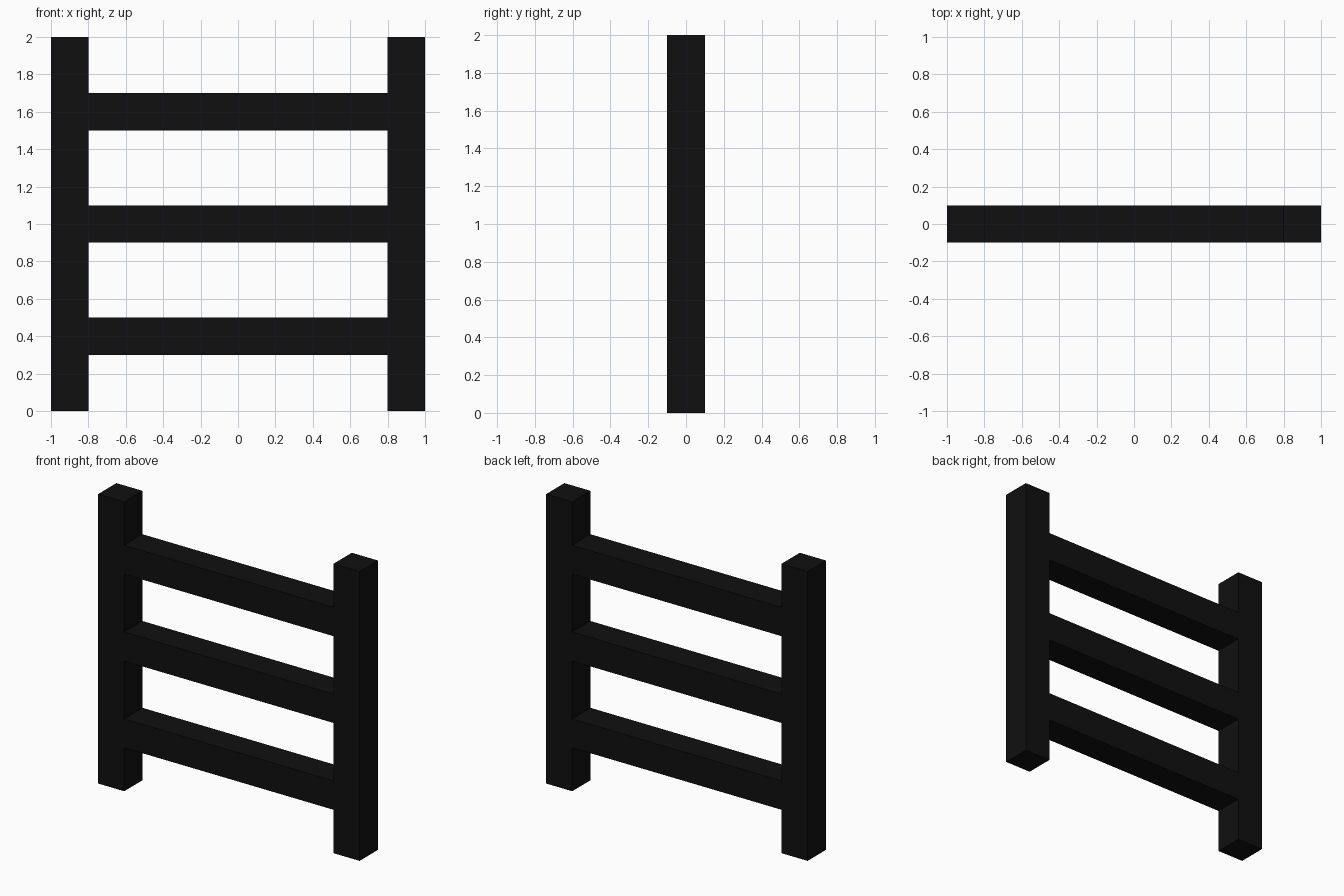
import bpy

if "Cube" in bpy.data.objects:
    bpy.data.objects.remove(bpy.data.objects["Cube"])

black = bpy.data.materials.new("black")
black.diffuse_color = (0.005, 0.005, 0.005, 1)
black.use_nodes = True
black.node_tree.nodes["Principled BSDF"].inputs["Base Color"].default_value = black.diffuse_color


def box(name, size, centre):
    bpy.ops.mesh.primitive_cube_add(size=1, location=centre)
    ob = bpy.context.object
    ob.name = name
    ob.scale = size
    bpy.ops.object.transform_apply(location=False, rotation=False, scale=True)
    ob.data.materials.append(black)
    return ob


# Upright side rails
for side, label in ((-1, "left"), (1, "right")):
    box(f"{label}_rail", (0.2, 0.2, 2.0), (side * 0.9, 0, 1.0))

# Rungs, flush with the rails
for i, z in enumerate((0.4, 1.0, 1.6)):
    box(f"rung_{i + 1}", (1.6, 0.2, 0.2), (0, 0, z))
